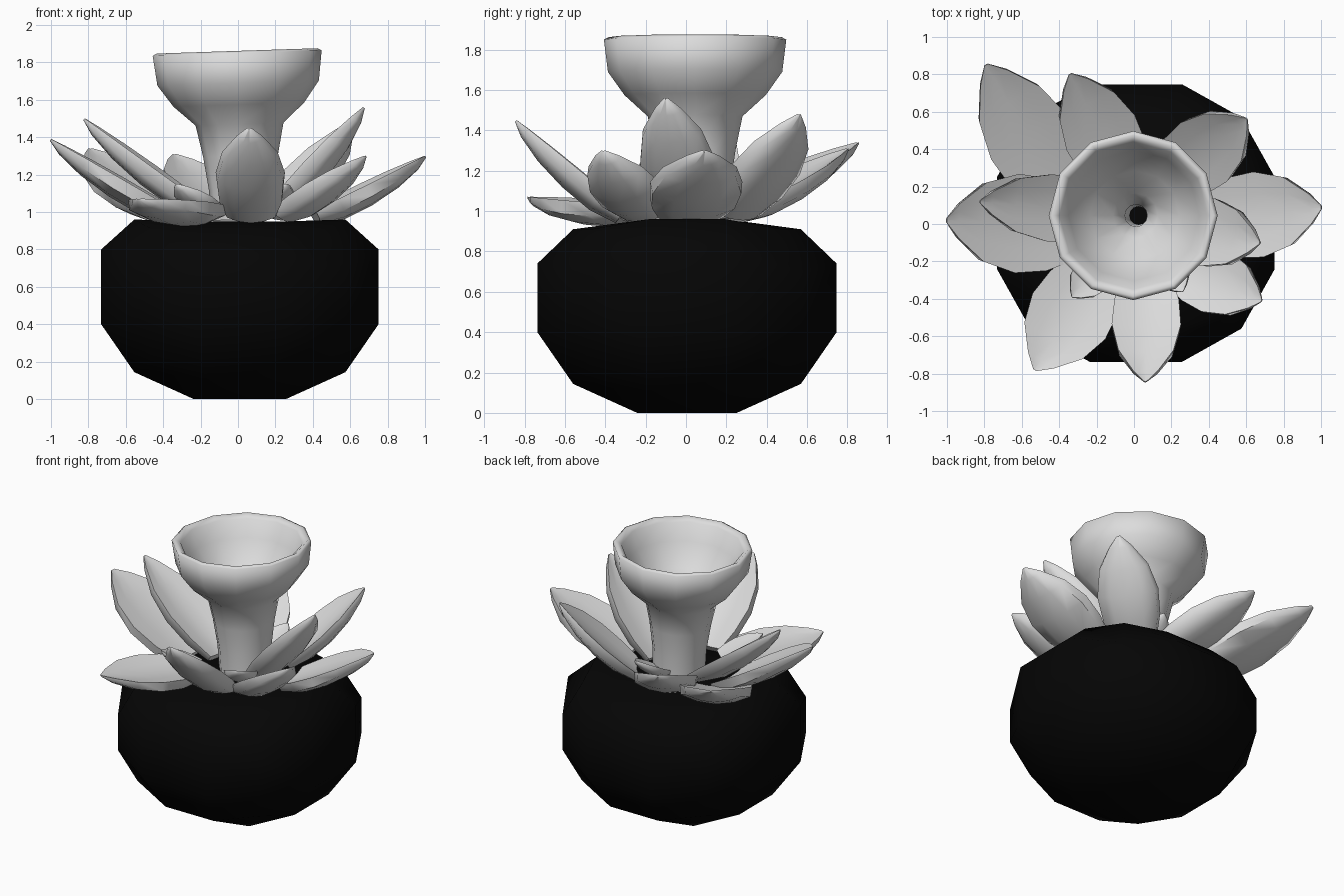
import bpy, bmesh, math
from mathutils import Vector

if "Cube" in bpy.data.objects:
    bpy.data.objects.remove(bpy.data.objects["Cube"])


def material(name, v):
    m = bpy.data.materials.new(name)
    m.diffuse_color = (v, v, v, 1)
    m.use_nodes = True
    m.node_tree.nodes["Principled BSDF"].inputs["Base Color"].default_value = m.diffuse_color
    return m


black = material("black_pot", 0.0015)
grey = material("pale_grey", 0.72)


def finish(name, bm, mat, smooth):
    bmesh.ops.recalc_face_normals(bm, faces=bm.faces[:])
    me = bpy.data.meshes.new(name)
    bm.to_mesh(me)
    bm.free()
    ob = bpy.data.objects.new(name, me)
    bpy.context.collection.objects.link(ob)
    me.materials.append(mat)
    bpy.ops.object.select_all(action='DESELECT')
    ob.select_set(True)
    bpy.context.view_layer.objects.active = ob
    bpy.ops.object.shade_smooth_by_angle(angle=math.radians(smooth))
    return ob


# Pot: a 3x3 cube sphere, squashed, with its top pressed flat
bm = bmesh.new()
bmesh.ops.create_cube(bm, size=2)
bmesh.ops.subdivide_edges(bm, edges=bm.edges[:], cuts=2, use_grid_fill=True)
for v in bm.verts:
    top = v.co.z > 0.9
    inner = abs(v.co.x) < 0.5 and abs(v.co.y) < 0.5
    y_side = abs(v.co.y) > 0.9
    n = v.co.normalized()
    z = 0.6 + 0.663 * n.z
    if top:
        z = 0.95 if inner else (0.91 if y_side else 0.96)
    elif y_side and v.co.z > 0:
        z -= 0.06
    v.co = (0.82 * n.x + 0.01, 0.82 * n.y + 0.005, z)
finish("pot", bm, black, 80)

# Flower centre: hollow stem opening into a round-lipped cup
profile = [(0.05, 0.96), (0.17, 0.96), (0.175, 1.12), (0.20, 1.30), (0.235, 1.47),
           (0.35, 1.575), (0.432, 1.69), (0.452, 1.85), (0.43, 1.862), (0.395, 1.835),
           (0.35, 1.72), (0.24, 1.58), (0.12, 1.48), (0.06, 1.38)]
SIDES = 12
bm = bmesh.new()
rings = []
for r, z in profile:
    rings.append([bm.verts.new((r * math.cos(2 * math.pi * i / SIDES),
                                r * math.sin(2 * math.pi * i / SIDES), z - 0.96))
                  for i in range(SIDES)])
for k in range(len(rings)):
    a, b = rings[k], rings[(k + 1) % len(rings)]
    for i in range(SIDES):
        j = (i + 1) % SIDES
        bm.faces.new((a[i], a[j], b[j], b[i]))
cup = finish("stem_and_cup", bm, grey, 80)
cup.location = (0.025, 0.045, 0.96)
cup.rotation_euler = (0, math.radians(-1.9), 0)


# Petal: pointed, slightly cupped leaf with a rounded belly
ROWS = [(0, 0.72, 0.7), (0.2, 0.93, 1.0), (0.45, 1.0, 1.0),
        (0.7, 0.8, 0.8), (0.9, 0.36, 0.45), (1.0, 0.05, 0.1)]
SECTION = [(-1, 0.012), (-0.5, -0.01), (0, -0.02), (0.5, -0.01), (1, 0.012),
           (0.96, -0.055), (0.5, -0.095), (0, -0.11), (-0.5, -0.095), (-0.96, -0.055)]


def petal(name, base, tip, width):
    base, tip = Vector(base), Vector(tip)
    axis = tip - base
    side = axis.cross(Vector((0, 0, 1))).normalized()
    up = side.cross(axis).normalized()
    thick = min(1, width / 0.36)
    bm = bmesh.new()
    rows = []
    for t, w, h in ROWS:
        c = base + axis * t
        rows.append([bm.verts.new(c + side * (u * w * width / 2) + up * (d * h * thick))
                     for u, d in SECTION])
    n = len(SECTION)
    for a, b in zip(rows, rows[1:]):
        for i in range(n):
            j = (i + 1) % n
            bm.faces.new((a[i], a[j], b[j], b[i]))
    bm.faces.new(rows[0])
    bm.faces.new(rows[-1])
    finish(name, bm, grey, 60)


PETALS = [
    ("petal_left_outer", (-0.33, -0.01, 1.0), (-1.0, 0.02, 1.39), 0.53),
    ("petal_left_inner", (-0.16, 0.06, 1.02), (-0.82, 0.12, 1.50), 0.36),
    ("petal_back_left", (-0.38, 0.16, 1.01), (-0.79, 0.85, 1.34), 0.47),
    ("petal_back", (-0.05, 0.24, 1.01), (-0.34, 0.80, 1.31), 0.41),
    ("petal_back_right", (0.20, 0.25, 1.01), (0.60, 0.56, 1.48), 0.40),
    ("petal_right_outer", (0.40, 0.02, 1.0), (1.0, 0.09, 1.30), 0.46),
    ("petal_right_inner", (0.18, 0.0, 1.02), (0.67, -0.10, 1.56), 0.37),
    ("petal_front_right", (0.24, -0.22, 1.01), (0.68, -0.41, 1.30), 0.36),
    ("petal_front", (0.07, -0.30, 1.0), (0.06, -0.84, 1.45), 0.37),
    ("petal_front_left", (-0.20, -0.26, 1.02), (-0.53, -0.78, 1.07), 0.46),
    ("petal_small_front", (-0.14, -0.18, 1.02), (-0.33, -0.39, 1.15), 0.22),
    ("petal_small_front_right", (0.13, -0.14, 1.02), (0.26, -0.36, 1.15), 0.22),
    ("petal_small_back", (0.05, 0.18, 1.02), (0.10, 0.42, 1.15), 0.2),
]
for p in PETALS:
    petal(*p)
